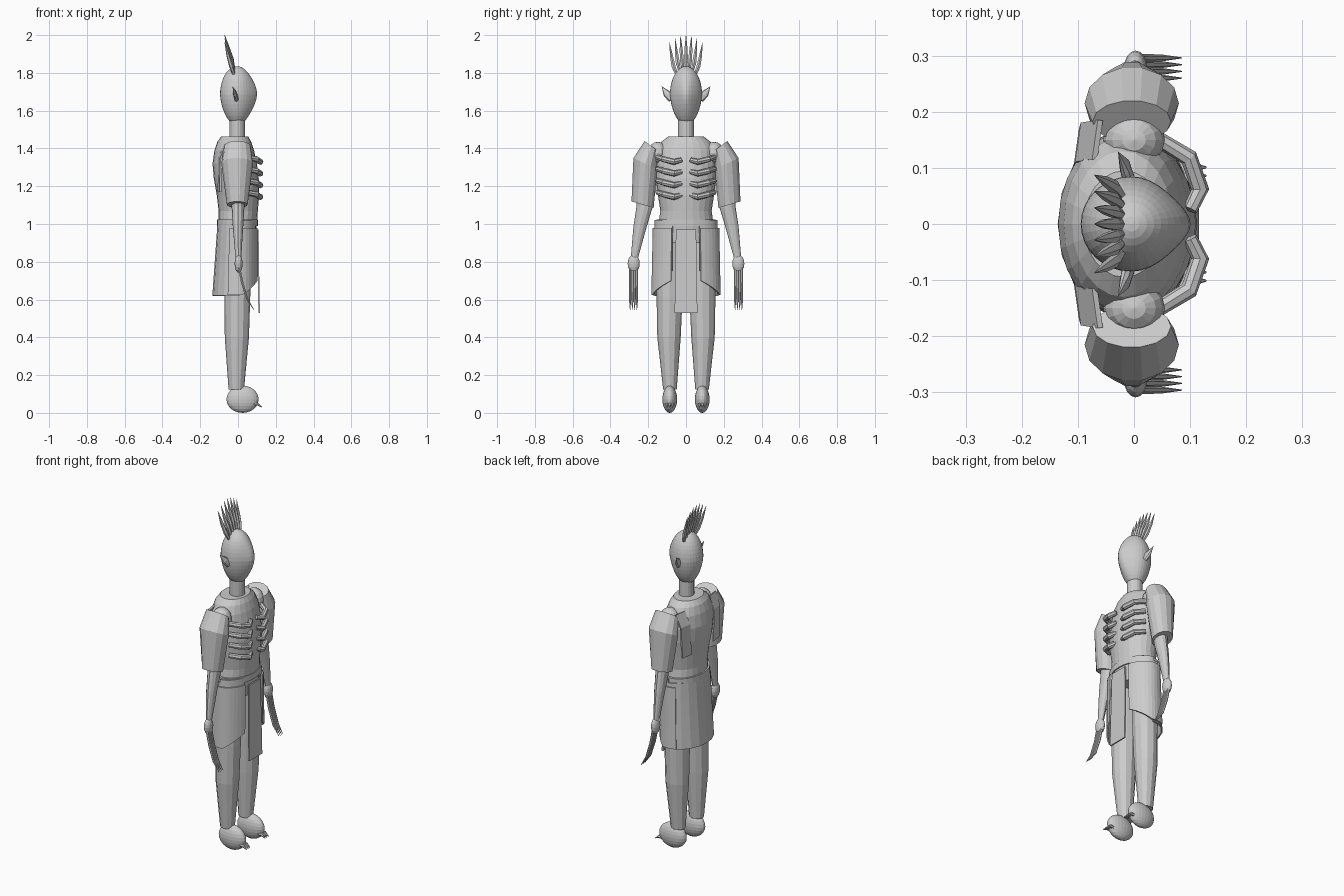
import bpy, bmesh, math
from math import sin, cos, pi, radians
from mathutils import Vector

if "Cube" in bpy.data.objects:
    bpy.data.objects.remove(bpy.data.objects["Cube"], do_unlink=True)

GREY = (0.6, 0.6, 0.6, 1)
mat = bpy.data.materials.new("plain_grey")
mat.use_nodes = True
mat.diffuse_color = GREY
mat.node_tree.nodes["Principled BSDF"].inputs["Base Color"].default_value = GREY


def finish(name, bm):
    bmesh.ops.recalc_face_normals(bm, faces=bm.faces)
    mesh = bpy.data.meshes.new(name)
    bm.to_mesh(mesh)
    bm.free()
    mesh.materials.append(mat)
    ob = bpy.data.objects.new(name, mesh)
    bpy.context.collection.objects.link(ob)
    return ob


def loft(name, rings, n):
    """Skin closed rings given as (centre, half axis u, half axis v)."""
    bm = bmesh.new()
    loops = [[bm.verts.new(c + u * cos(2 * pi * i / n) + v * sin(2 * pi * i / n))
              for i in range(n)] for c, u, v in rings]
    for a, b in zip(loops, loops[1:]):
        for i in range(n):
            j = (i + 1) % n
            bm.faces.new((a[i], a[j], b[j], b[i]))
    bm.faces.new(loops[0])
    bm.faces.new(loops[-1])
    return finish(name, bm)


def level(back, front, half, z, y=0):
    """Horizontal ring from its back and front x and its half width."""
    return (Vector(((back + front) / 2, y, z)),
            Vector(((front - back) / 2, 0, 0)), Vector((0, half, 0)))


def tube(name, points, radii, n=8, flat=1.0, ref=(1, 0, 0)):
    pts = [Vector(p) for p in points]
    rings = []
    for i, (p, r) in enumerate(zip(pts, radii)):
        t = pts[min(i + 1, len(pts) - 1)] - pts[max(i - 1, 0)]
        v = t.cross(Vector(ref)).normalized()
        u = v.cross(t).normalized()
        rings.append((p, u * r * flat, v * r))
    return loft(name, rings, n)


def ball(name, centre, size, segments=24):
    bm = bmesh.new()
    bmesh.ops.create_uvsphere(bm, u_segments=segments, v_segments=segments // 2, radius=1)
    for v in bm.verts:
        v.co = Vector(a * b + c for a, b, c in zip(v.co, size, centre))
    return finish(name, bm)


def sheet(name, rows, thickness):
    bm = bmesh.new()
    grid = [[bm.verts.new(p) for p in row] for row in rows]
    for a, b in zip(grid, grid[1:]):
        for i in range(len(a) - 1):
            bm.faces.new((a[i], a[i + 1], b[i + 1], b[i]))
    ob = finish(name, bm)
    mod = ob.modifiers.new("thickness", "SOLIDIFY")
    mod.thickness = thickness
    mod.offset = 0


# Head: egg with a keel towards the face
bm = bmesh.new()
bmesh.ops.create_uvsphere(bm, u_segments=32, v_segments=20, radius=1)
for v in bm.verts:
    x, y, z = v.co
    front = max(x, 0)
    chin = 1 - 0.12 * max(-z, 0)
    v.co = (-0.005 + (0.09 * x + 0.016 * front ** 6) * chin,
            0.085 * y * (1 - 0.15 * front ** 2) * chin,
            1.685 + (0.15 if z > 0 else 0.162) * z)
finish("head", bm)
loft("neck", [level(-0.045, 0.037, 0.042, z) for z in (1.42, 1.56)], 16)

# Crest of leaf-shaped spikes
for i in range(-3, 4):
    k = i / 3
    lift = 0.04 * k * k
    tube("crest_spike", [(-0.018, 0.045 * k, 1.80 - lift / 2),
                         (-0.035, 0.066 * k, 1.875 - lift),
                         (-0.052, 0.077 * k, 1.93 - lift),
                         (-0.07, 0.087 * k, 2.0 - lift)],
         (0.007, 0.012, 0.009, 0.001), 6)

# Torso
loft("torso", [level(*r) for r in (
    (-0.10, 0.09, 0.13, 0.90), (-0.105, 0.10, 0.145, 1.0), (-0.103, 0.105, 0.136, 1.07),
    (-0.112, 0.112, 0.148, 1.15), (-0.128, 0.11, 0.16, 1.24), (-0.135, 0.10, 0.163, 1.32),
    (-0.125, 0.085, 0.155, 1.39), (-0.11, 0.07, 0.13, 1.435), (-0.09, 0.055, 0.095, 1.462))], 24)
loft("belt", [level(-0.112, 0.106, 0.155, z) for z in (0.99, 1.025)], 24)


# Skirt made of curved cloth panels
def skirt_point(angle, z, out=0):
    t = (1 - z) / 0.38
    rx = (0.105 + 0.027 * t if cos(angle) < 0 else 0.1) + out
    return (rx * cos(angle), (0.162 + 0.008 * t + out) * sin(angle), z)


def skirt_panel(name, start, end, top, hem, out):
    angles = [radians(start + (end - start) * i / 10) for i in range(11)]
    sheet(name, [[skirt_point(a, top + (hem(i / 10) - top) * k / 4, out)
                  for i, a in enumerate(angles)] for k in range(5)], 0.008)


skirt_panel("back_skirt", 85, 275, 1.0, lambda f: 0.62, 0)
for s in (1, -1):
    skirt_panel("side_skirt", 26 * s, 112 * s, 0.98,
                lambda f: 0.70 - 0.075 * min(1, f * 1.7), 0.01)
    skirt_panel("under_skirt", 26 * s, 90 * s, 1.02, lambda f: 0.75, 0)
sheet("front_cloth", [[(x, -w, z), (x, 0, z), (x, w, z)] for x, w, z in (
    (0.105, 0.053, 0.97), (0.108, 0.058, 0.75), (0.112, 0.06, 0.53))], 0.008)

for s in (1, -1):
    # Ears
    tube("ear", [(-0.008, 0.074 * s, 1.665), (-0.016, 0.102 * s, 1.69),
                 (-0.028, 0.128 * s, 1.728)], (0.024, 0.02, 0.001), 8, 0.5)

    # Ribs
    for i in range(4):
        z = 1.337 - 0.062 * i
        tube("rib", [(0.045, 0.15 * s, z + 0.016), (0.098, 0.118 * s, z + 0.006),
                     (0.118, 0.062 * s, z - 0.008), (0.10, 0.025 * s, z + 0.002)],
             (0.014, 0.016, 0.016, 0.013), 8, ref=(0, 0, 1))

    # Shoulder, sleeve and strap on the back
    ball("shoulder", (0, 0.15 * s, 1.375), (0.055, 0.05, 0.06), 16)
    rings = []
    for yo, zo, yi, zi, half in ((0.22, 1.44, 0.145, 1.385, 0.07),
                                 (0.28, 1.35, 0.15, 1.29, 0.084),
                                 (0.29, 1.12, 0.17, 1.085, 0.055)):
        outer, inner = Vector((-0.004, yo * s, zo)), Vector((-0.004, yi * s, zi))
        rings.append(((outer + inner) / 2, Vector((half, 0, 0)), (outer - inner) / 2))
    loft("sleeve", rings, 14)
    sheet("back_strap", [[(x, (y - 0.035) * s, z), (x + 0.01, (y + 0.035) * s, z)]
                         for x, y, z in ((-0.07, 0.15, 1.42), (-0.1, 0.145, 1.35),
                                         (-0.103, 0.135, 1.17))], 0.01)

    # Forearm, hand and long fingers
    tube("forearm", [(0, 0.215 * s, 1.2), (0, 0.22 * s, 1.09), (0, 0.245 * s, 0.98),
                     (0.002, 0.275 * s, 0.81)], (0.046, 0.042, 0.034, 0.018), 12, 0.8)
    ball("hand", (0.003, 0.277 * s, 0.79), (0.021, 0.032, 0.048), 16)
    for i in range(4):
        y = (0.26 + 0.012 * i) * s
        tube("finger", [(0.004, y, 0.78), (0.022, y, 0.69), (0.05, y, 0.60),
                        (0.085, y, 0.545)], (0.007, 0.007, 0.006, 0.001), 6, ref=(0, 1, 0))

    # Leg, foot and claws
    loft("leg", [level(*r, y * s) for *r, y in (
        (-0.08, 0.07, 0.07, 0.95, 0.082), (-0.072, 0.065, 0.069, 0.62, 0.087),
        (-0.07, 0.058, 0.062, 0.40, 0.09), (-0.05, 0.032, 0.036, 0.125, 0.085))], 12)
    ball("foot", (0.024, 0.086 * s, 0.072), (0.085, 0.039, 0.072))
    for i in (-1, 0, 1):
        y = 0.086 * s + 0.015 * i
        tube("toe_claw", [(0.075, y, 0.045), (0.105, y, 0.046), (0.128, y, 0.03)],
             (0.009, 0.009, 0.002), 6, ref=(0, 1, 0))
